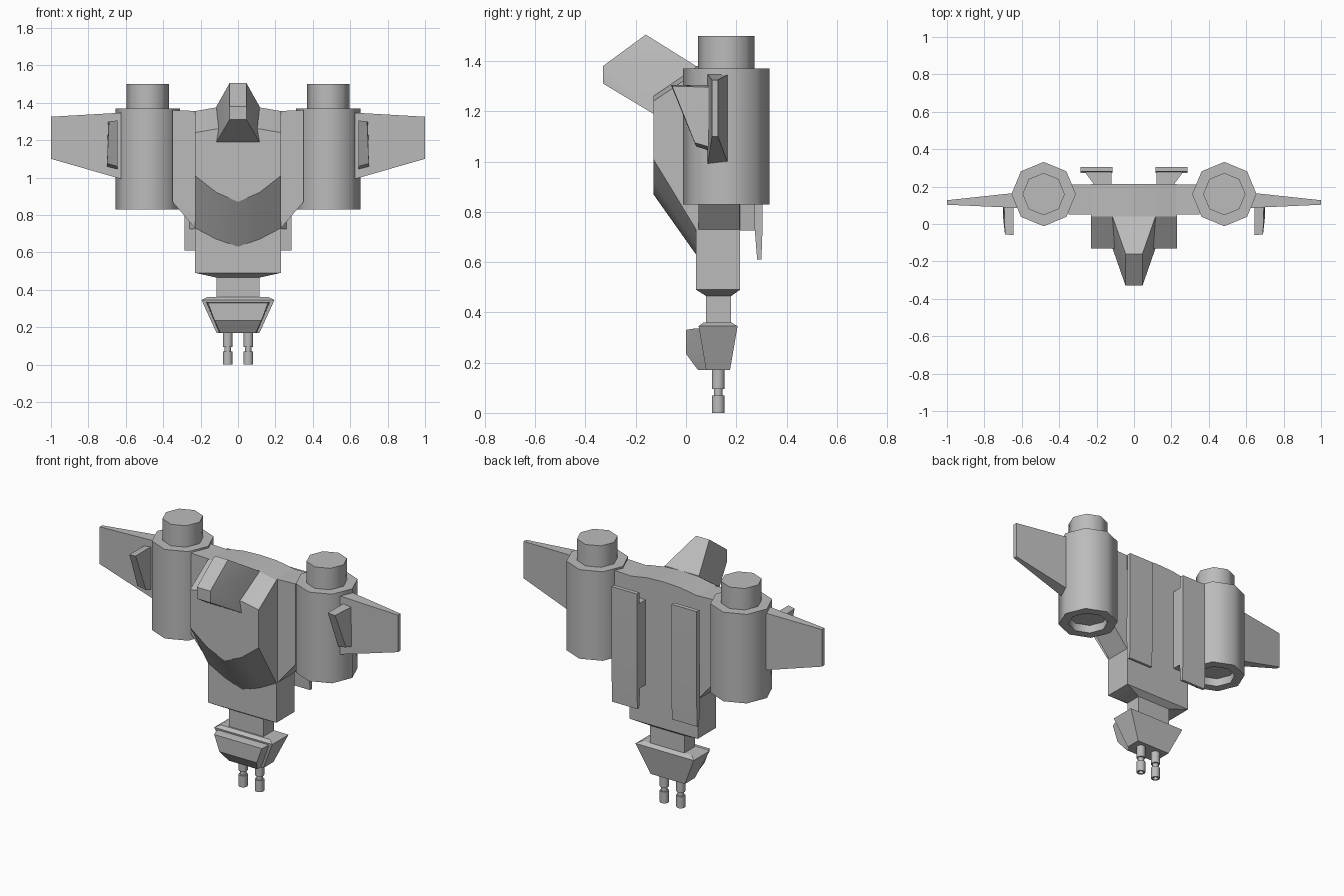
import bpy, bmesh
from math import cos, sin, pi, radians

cube = bpy.data.objects.get("Cube")
if cube:
    bpy.data.objects.remove(cube, do_unlink=True)

grey = bpy.data.materials.new("hull_grey")
grey.use_nodes = True
grey.diffuse_color = (0.5, 0.5, 0.5, 1)
grey.node_tree.nodes["Principled BSDF"].inputs["Base Color"].default_value = (0.5, 0.5, 0.5, 1)


def finish(bm, name, angle):
    bmesh.ops.remove_doubles(bm, verts=bm.verts, dist=1e-5)
    bmesh.ops.recalc_face_normals(bm, faces=bm.faces)
    mesh = bpy.data.meshes.new(name)
    bm.to_mesh(mesh)
    bm.free()
    mesh.materials.append(grey)
    obj = bpy.data.objects.new(name, mesh)
    bpy.context.collection.objects.link(obj)
    bpy.ops.object.select_all(action='DESELECT')
    obj.select_set(True)
    bpy.context.view_layer.objects.active = obj
    bpy.ops.object.shade_smooth_by_angle(angle=radians(angle))
    return obj


def hull(name, points, angle=20):
    """Convex solid around a few corner points."""
    bm = bmesh.new()
    for p in points:
        bm.verts.new(p)
    bmesh.ops.convex_hull(bm, input=bm.verts)
    bmesh.ops.dissolve_limit(bm, angle_limit=0.01, verts=bm.verts, edges=bm.edges)
    return finish(bm, name, angle)


def mirrored(points):
    return points + [(-x, y, z) for x, y, z in points]


def block(name, x0, x1, y0, y1, z0, z1):
    return hull(name, [(x, y, z) for x in (x0, x1) for y in (y0, y1) for z in (z0, z1)])


def frustum(name, *rings):
    """Stack of centred rectangles: half width, front, back, height."""
    return hull(name, [(s * w, y, z) for w, y0, y1, z in rings for s in (-1, 1) for y in (y0, y1)])


def lathe(name, cx, cy, profile, sides):
    bm = bmesh.new()
    rings = [[bm.verts.new((cx + r * cos(2 * pi * i / sides), cy + r * sin(2 * pi * i / sides), z))
              for i in range(sides)] if r else [bm.verts.new((cx, cy, z))] for r, z in profile]
    for a, b in zip(rings, rings[1:]):
        for i in range(sides):
            j = (i + 1) % sides
            loop = [a[i % len(a)], a[j % len(a)], b[j % len(b)], b[i % len(b)]]
            bm.faces.new(list(dict.fromkeys(loop)))
    return finish(bm, name, 50)


def loft(name, sections, angle):
    bm = bmesh.new()
    rows = [[bm.verts.new(p) for p in s] for s in sections]
    for a, b in zip(rows, rows[1:]):
        for i in range(len(a)):
            j = (i + 1) % len(a)
            bm.faces.new((a[i], a[j], b[j], b[i]))
    bm.faces.new(rows[0])
    bm.faces.new(rows[-1])
    return finish(bm, name, angle)


# Torso: side profiles swept across, bulging lower at the middle
def torso_section(x, low, bend, brow, top):
    profile = [(0.215, 0.49), (0.04, 0.49), (0.04, low), (-0.13, bend),
               (-0.13, brow), (0.04, top), (0.215, top)]
    return [(x, y, z) for y, z in profile]


edge, mid = (0.73, 1.01, 1.24, 1.355), (0.67, 0.92, 1.26, 1.375)
loft("torso", [torso_section(-0.23, *edge), torso_section(-0.115, *mid),
               torso_section(0, 0.63, 0.87, 1.26, 1.38),
               torso_section(0.115, *mid), torso_section(0.23, *edge)], 30)

# Waist, neck and nose
frustum("torso_base", (0.228, 0.04, 0.215, 0.49), (0.115, 0.08, 0.18, 0.465))
block("neck", -0.115, 0.115, 0.08, 0.18, 0.34, 0.48)
hull("nose", mirrored([(0.115, 0.04, 1.38), (0.115, -0.13, 1.19), (0.115, 0.04, 1.19),
                       (0.045, -0.16, 1.505), (0.045, -0.33, 1.38), (0.045, -0.33, 1.31)]))

# Turret with its front plate
frustum("turret", (0.165, 0.07, 0.18, 0.36), (0.195, 0.05, 0.205, 0.345),
        (0.115, 0.08, 0.175, 0.17))
hull("turret_front_plate", mirrored([(0.17, 0.03, 0.335), (0.16, 0, 0.33), (0.125, 0, 0.235),
                                     (0.095, 0.048, 0.17), (0.17, 0.07, 0.335),
                                     (0.1, 0.09, 0.17)]))

# Paired parts
for side, s in (("left", 1), ("right", -1)):
    def pts(points):
        return [(s * x, y, z) for x, y, z in points]

    # Shoulder joining torso and engine
    outline = [(0.2, 1.355), (0.35, 1.36), (0.35, 0.87), (0.23, 0.73), (0.2, 0.73)]
    hull(side + "_shoulder", pts([(x, y, z) for x, z in outline for y in (0.05, 0.212)]))

    # Engine pod with exhaust recess and top cap
    lathe(side + "_engine", s * 0.483, 0.16,
          [(0, 1.5), (0.113, 1.5), (0.113, 1.37), (0.172, 1.37), (0.172, 0.83),
           (0.115, 0.83), (0.115, 0.88), (0, 0.88)], 8)

    # Wing
    hull(side + "_wing", pts([(0.6, 0.085, 1.348), (0.6, 0.17, 1.348),
                              (0.6, 0.085, 0.985), (0.6, 0.17, 0.985),
                              (1, 0.103, 1.325), (1, 0.127, 1.325),
                              (1, 0.103, 1.10), (1, 0.127, 1.10)]))

    # Small fin ahead of the wing
    hull(side + "_fin", pts([(0.645, -0.06, 1.305), (0.69, -0.055, 1.30),
                             (0.645, 0.12, 1.305), (0.695, 0.12, 1.295),
                             (0.645, 0.04, 1.06), (0.7, 0.035, 1.075),
                             (0.645, 0.12, 1.035), (0.7, 0.12, 1.05)]))

    # Rear plate on its tapered mount
    hull(side + "_rear_mount", pts([(x, y, z) for x, y in ((0.12, 0.2), (0.205, 0.2),
                                                           (0.12, 0.285), (0.268, 0.285))
                                    for z in (0.725, 1.24)]))
    hull(side + "_rear_plate", pts([(x, y, z) for x in (0.116, 0.285)
                                    for y, z in ((0.28, 1.31), (0.305, 1.31), (0.272, 0.75),
                                                 (0.305, 0.75), (0.283, 0.61), (0.3, 0.61))]))

    # Gun barrel with open muzzle
    lathe(side + "_gun", s * 0.055, 0.128,
          [(0, 0.18), (0.026, 0.18), (0.026, 0.095), (0.018, 0.095), (0.018, 0.07),
           (0.026, 0.07), (0.026, 0), (0.016, 0), (0.016, 0.03), (0, 0.03)], 10)
